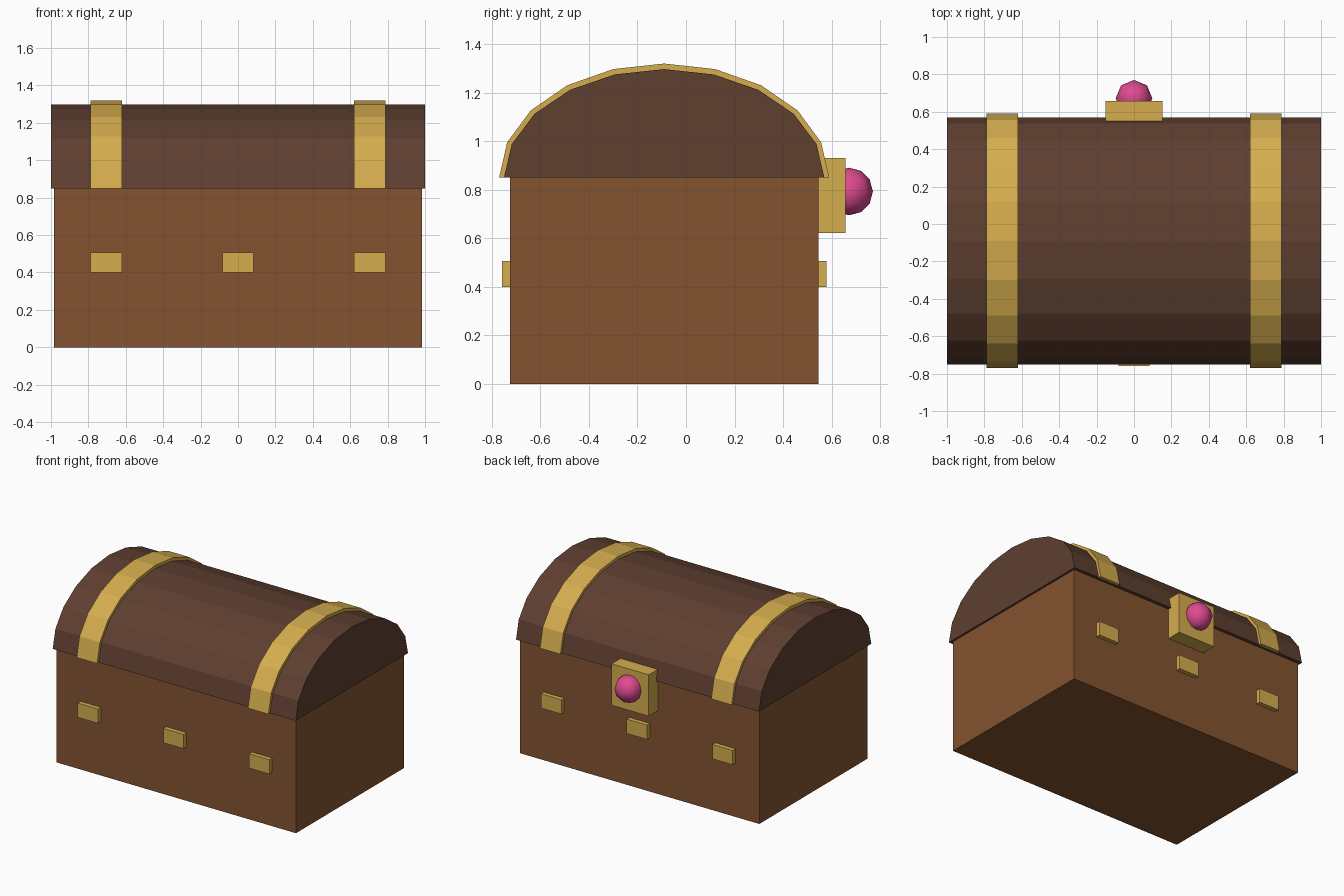
import bpy
import bmesh
import math

if "Cube" in bpy.data.objects:
    bpy.data.objects.remove(bpy.data.objects["Cube"], do_unlink=True)

CENTER_Y = -0.09   # middle of the chest, front to back
RIM_Z = 0.85       # where lid meets body


def material(name, r, g, b):
    mat = bpy.data.materials.new(name)
    mat.use_nodes = True
    mat.diffuse_color = (r, g, b, 1)
    bsdf = mat.node_tree.nodes["Principled BSDF"]
    bsdf.inputs["Base Color"].default_value = (r, g, b, 1)
    bsdf.inputs["Roughness"].default_value = 0.7
    return mat


wood = material("warm brown wood", 0.231, 0.087, 0.030)
dark_wood = material("dark brown wood", 0.114, 0.050, 0.030)
gold = material("gold", 0.665, 0.418, 0.076)
pink = material("pink gem", 0.730, 0.069, 0.283)


def finish(name, bm, mat):
    bmesh.ops.recalc_face_normals(bm, faces=bm.faces[:])
    mesh = bpy.data.meshes.new(name)
    bm.to_mesh(mesh)
    bm.free()
    mesh.materials.append(mat)
    obj = bpy.data.objects.new(name, mesh)
    bpy.context.collection.objects.link(obj)
    return obj


def box(name, x, y, z, mat):
    """Box from (low, high) ranges on each axis."""
    bm = bmesh.new()
    bmesh.ops.create_cube(bm, size=1)
    for v in bm.verts:
        for i, (low, high) in enumerate((x, y, z)):
            v.co[i] = low if v.co[i] < 0 else high
    return finish(name, bm, mat)


def arch(radius_y, radius_z, steps=10):
    """Half-ellipse profile in the y-z plane."""
    angles = [math.pi * i / steps for i in range(steps + 1)]
    return [(CENTER_Y + radius_y * math.cos(a), RIM_Z + radius_z * math.sin(a))
            for a in angles]


def extrude_x(name, profile, x0, x1, mat):
    bm = bmesh.new()
    face = bm.faces.new([bm.verts.new((x0, y, z)) for y, z in profile])
    result = bmesh.ops.extrude_face_region(bm, geom=[face])
    moved = [g for g in result["geom"] if isinstance(g, bmesh.types.BMVert)]
    bmesh.ops.translate(bm, verts=moved, vec=(x1 - x0, 0, 0))
    return finish(name, bm, mat)


# Body and barrel-topped lid
box("chest_body", (-0.985, 0.985), (-0.725, 0.545), (0, RIM_Z), wood)
extrude_x("chest_lid", arch(0.66, 0.447), -1, 1, dark_wood)

# Metal straps over the lid
strap_profile = arch(0.68, 0.47) + arch(0.656, 0.443)[::-1]
for side, x in (("right", -0.705), ("left", 0.705)):
    extrude_x(side + "_strap", strap_profile, x - 0.084, x + 0.084, gold)

# Small plates on the front and back
for side, x in (("right", -0.705), ("middle", 0), ("left", 0.705)):
    for end, y in (("front", (-0.758, -0.715)), ("back", (0.535, 0.578))):
        box(f"{end}_{side}_plate", (x - 0.084, x + 0.084), y, (0.4, 0.507), gold)

# Lock plate with round gem
box("lock_plate", (-0.153, 0.153), (0.54, 0.657), (0.622, 0.93), gold)
bm = bmesh.new()
bmesh.ops.create_uvsphere(bm, u_segments=8, v_segments=6, radius=0.098)
bmesh.ops.translate(bm, verts=bm.verts[:], vec=(0, 0.672, 0.793))
gem = finish("lock_gem", bm, pink)
for poly in gem.data.polygons:
    poly.use_smooth = True
